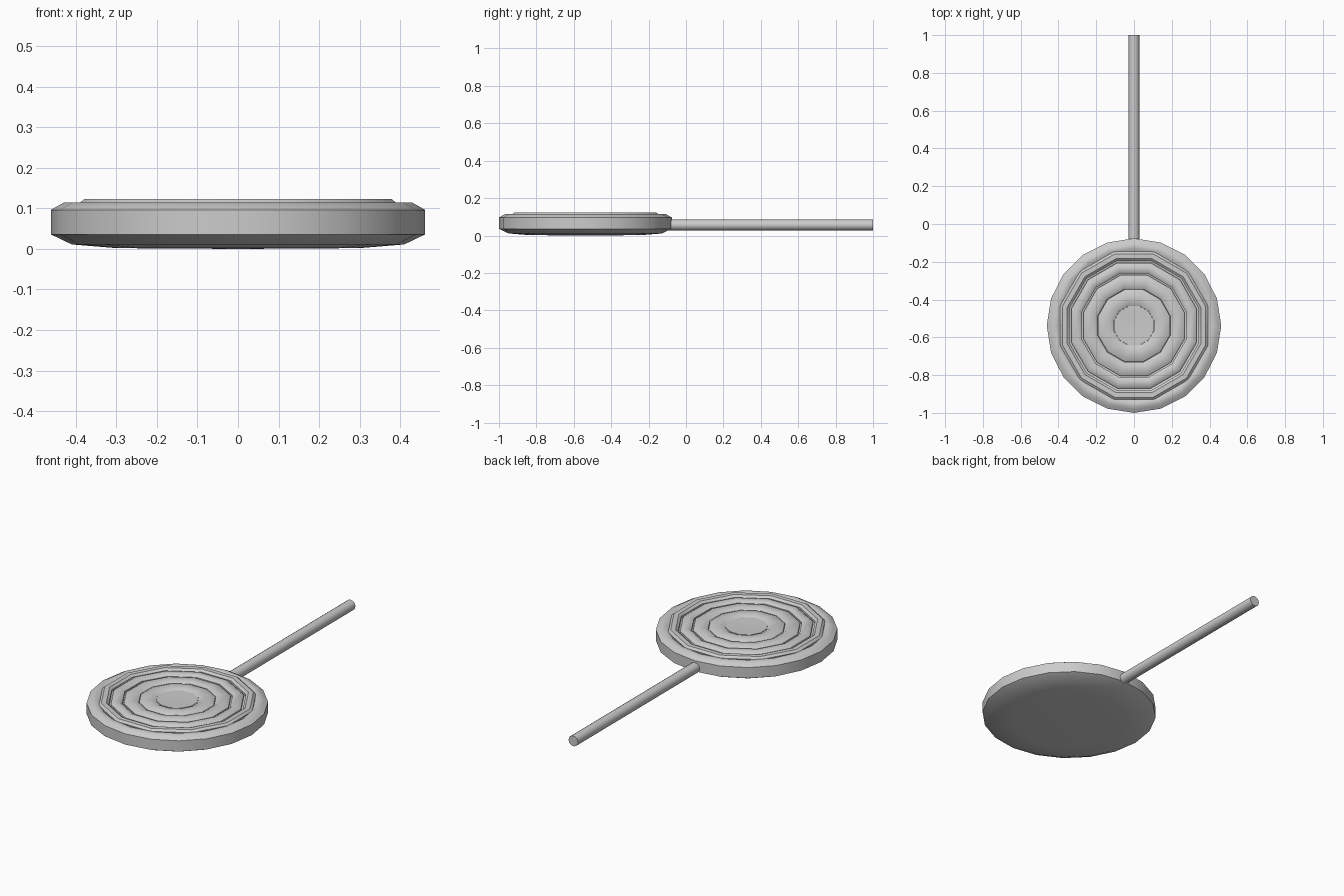
import bpy, bmesh, math
from mathutils import Matrix

if "Cube" in bpy.data.objects:
    bpy.data.objects.remove(bpy.data.objects["Cube"])

CY = -0.538


def lathe(name, profile, sides, phase=0.0, closed=False):
    # Spin an (r, z) profile about the sweet's vertical axis
    bm = bmesh.new()
    rows = []
    for r, z in profile:
        if r == 0:
            rows.append([bm.verts.new((0, CY, z))])
        else:
            rows.append([bm.verts.new((r * math.cos(phase + math.tau * i / sides),
                                       CY + r * math.sin(phase + math.tau * i / sides), z))
                         for i in range(sides)])
    pairs = list(zip(rows, rows[1:]))
    if closed:
        pairs.append((rows[-1], rows[0]))
    for a, b in pairs:
        for i in range(sides):
            j = (i + 1) % sides
            quad = [a[i % len(a)], a[j % len(a)], b[j % len(b)], b[i % len(b)]]
            bm.faces.new(list(dict.fromkeys(quad)))
    return finish(bm, name)


def finish(bm, name):
    bmesh.ops.recalc_face_normals(bm, faces=bm.faces)
    mesh = bpy.data.meshes.new(name)
    bm.to_mesh(mesh)
    bm.free()
    ob = bpy.data.objects.new(name, mesh)
    bpy.context.collection.objects.link(ob)
    bpy.context.view_layer.objects.active = ob
    ob.select_set(True)
    bpy.ops.object.shade_smooth_by_angle(angle=math.radians(40))
    ob.select_set(False)
    return ob


# Rounded candy disc
lathe("candy_disc", [(0, 0), (0.30, 0.002), (0.41, 0.011), (0.462, 0.036), (0.462, 0.096),
                     (0.445, 0.106), (0.43, 0.114), (0.408, 0.114), (0.39, 0.1), (0, 0.1)], 20)

# Concentric raised swirl rings, twelve-sided: inner and outer flat-to-flat radius
flat = math.cos(math.pi / 12)
for n, (a, b) in enumerate([(0.105, 0.19), (0.192, 0.267), (0.275, 0.332), (0.342, 0.392)]):
    a, b = a / flat, b / flat
    w = b - a
    lathe(f"swirl_ring_{n + 1}",
          [(a, 0.095), (a, 0.112), (a + 0.25 * w, 0.123), (b - 0.25 * w, 0.123),
           (b, 0.112), (b, 0.095)], 12, math.pi / 12, closed=True)

# Dimpled centre
lathe("swirl_centre", [(0, 0.109), (0.06, 0.113), (0.108, 0.114), (0.108, 0.095), (0, 0.095)],
      12, math.pi / 12)

# Stick
bm = bmesh.new()
bmesh.ops.create_cone(bm, cap_ends=True, segments=16, radius1=0.029, radius2=0.029, depth=1.2,
                      matrix=Matrix.Translation((0, 0.4, 0.056)) @ Matrix.Rotation(math.pi / 2, 4, 'X'))
finish(bm, "stick")
